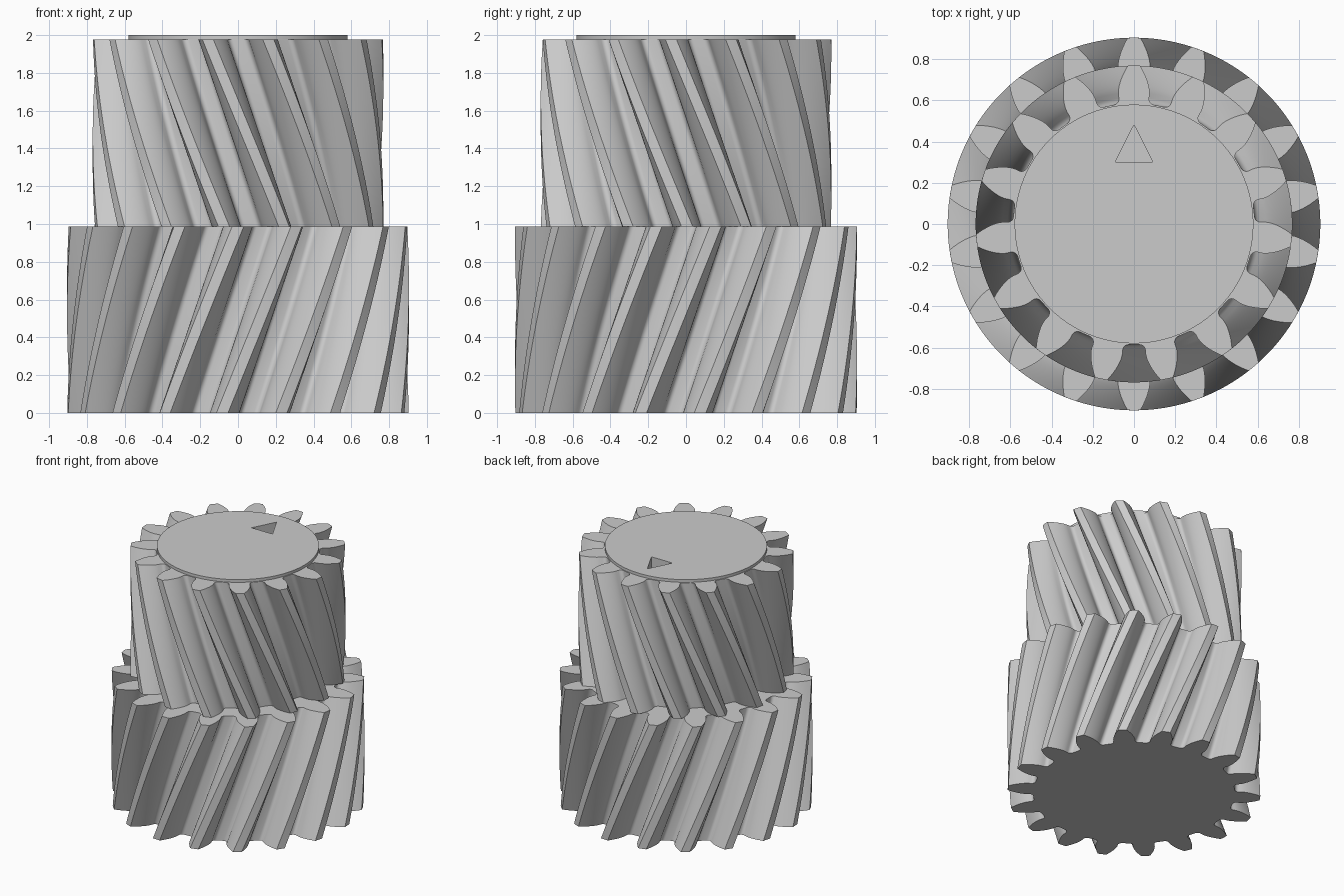
import bpy
import bmesh
from math import acos, cos, sin, pi, radians, sqrt, tan

cube = bpy.data.objects.get("Cube")
if cube:
    bpy.data.objects.remove(cube, do_unlink=True)

MODULE = 0.0905
PRESSURE = radians(20)
HELIX = radians(20)
LOWER_TOP, UPPER_TOP, TOP = 0.988, 1.978, 2.0

grey = bpy.data.materials.new("plain grey")
grey.use_nodes = True
grey.diffuse_color = (0.6, 0.6, 0.6, 1)
grey.node_tree.nodes["Principled BSDF"].inputs["Base Color"].default_value = (0.6, 0.6, 0.6, 1)


def make_object(name, bm):
    bmesh.ops.recalc_face_normals(bm, faces=bm.faces)
    mesh = bpy.data.meshes.new(name)
    bm.to_mesh(mesh)
    bm.free()
    mesh.materials.append(grey)
    obj = bpy.data.objects.new(name, mesh)
    bpy.context.collection.objects.link(obj)
    return obj


def smooth(obj):
    bpy.ops.object.select_all(action="DESELECT")
    obj.select_set(True)
    bpy.context.view_layer.objects.active = obj
    bpy.ops.object.shade_smooth_by_angle(angle=radians(28))


def gear_outline(teeth):
    """Polar outline of involute teeth, one tooth centred on +y."""
    pitch_r = MODULE * teeth / 2
    base_r = pitch_r * cos(PRESSURE)
    tip_r = pitch_r + MODULE
    root_r = pitch_r - 1.02 * MODULE
    half_base = pi / (2 * teeth) + tan(PRESSURE) - PRESSURE

    # rising flank: rounded root corner, then involute up to the tip
    flank = []
    fillet = 0.028
    for i in range(6):
        a = i / 5 * pi / 2
        flank.append((root_r + fillet * (1 - cos(a)),
                      half_base + fillet * (1 - sin(a)) / root_r))
    start = max(base_r, root_r + fillet + 0.004)
    for i in range(8):
        r = start + (tip_r - start) * i / 7
        a = acos(min(1, base_r / r))
        flank.append((r, half_base - (tan(a) - a)))

    points = []
    for t in range(teeth):
        mid = pi / 2 + t * 2 * pi / teeth
        points += [(r, mid - a) for r, a in flank]
        points.append((tip_r, mid))
        points += [(r, mid + a) for r, a in reversed(flank)]
        points.append((root_r, mid + pi / teeth))
    return points, pitch_r


def helical_gear(name, teeth, z0, z1, hand, layers=28):
    outline, pitch_r = gear_outline(teeth)
    bm = bmesh.new()
    rings = []
    for k in range(layers + 1):
        z = z0 + (z1 - z0) * k / layers
        turn = hand * (z - z1) * tan(HELIX) / pitch_r
        rings.append([bm.verts.new((r * cos(a + turn), r * sin(a + turn), z))
                      for r, a in outline])
    n = len(outline)
    for low, high in zip(rings, rings[1:]):
        for i in range(n):
            j = (i + 1) % n
            bm.faces.new((low[i], low[j], high[j], high[i]))
    bm.faces.new(rings[0][::-1])
    bm.faces.new(rings[-1])
    return make_object(name, bm)


# Two stacked gears with opposite helix hands
lower_gear = helical_gear("lower_gear", 18, 0, LOWER_TOP, 1)
upper_gear = helical_gear("upper_gear", 15, LOWER_TOP, UPPER_TOP, -1)

# Low round boss on the upper gear
bm = bmesh.new()
bmesh.ops.create_cone(bm, cap_ends=True, segments=96, radius1=0.58, radius2=0.58, depth=0.3)
bmesh.ops.translate(bm, verts=bm.verts, vec=(0, 0, TOP - 0.15))
top_boss = make_object("top_boss", bm)

# Triangular alignment pocket
bm = bmesh.new()
base = [bm.verts.new((x, y, TOP - 0.1)) for x, y in ((-0.092, 0.3), (0.092, 0.3), (0, 0.482))]
face = bm.faces.new(base)
new = bmesh.ops.extrude_face_region(bm, geom=[face])["geom"]
bmesh.ops.translate(bm, vec=(0, 0, 0.2), verts=[v for v in new if isinstance(v, bmesh.types.BMVert)])
cutter = make_object("pocket_cutter", bm)
cutter.hide_render = True
for obj in (upper_gear, top_boss):
    mod = obj.modifiers.new("pocket", "BOOLEAN")
    mod.operation = "DIFFERENCE"
    mod.solver = "EXACT"
    mod.object = cutter
    bpy.ops.object.select_all(action="DESELECT")
    bpy.context.view_layer.objects.active = obj
    obj.select_set(True)
    bpy.ops.object.modifier_apply(modifier=mod.name)
bpy.data.objects.remove(cutter, do_unlink=True)

for obj in (lower_gear, upper_gear, top_boss):
    smooth(obj)
